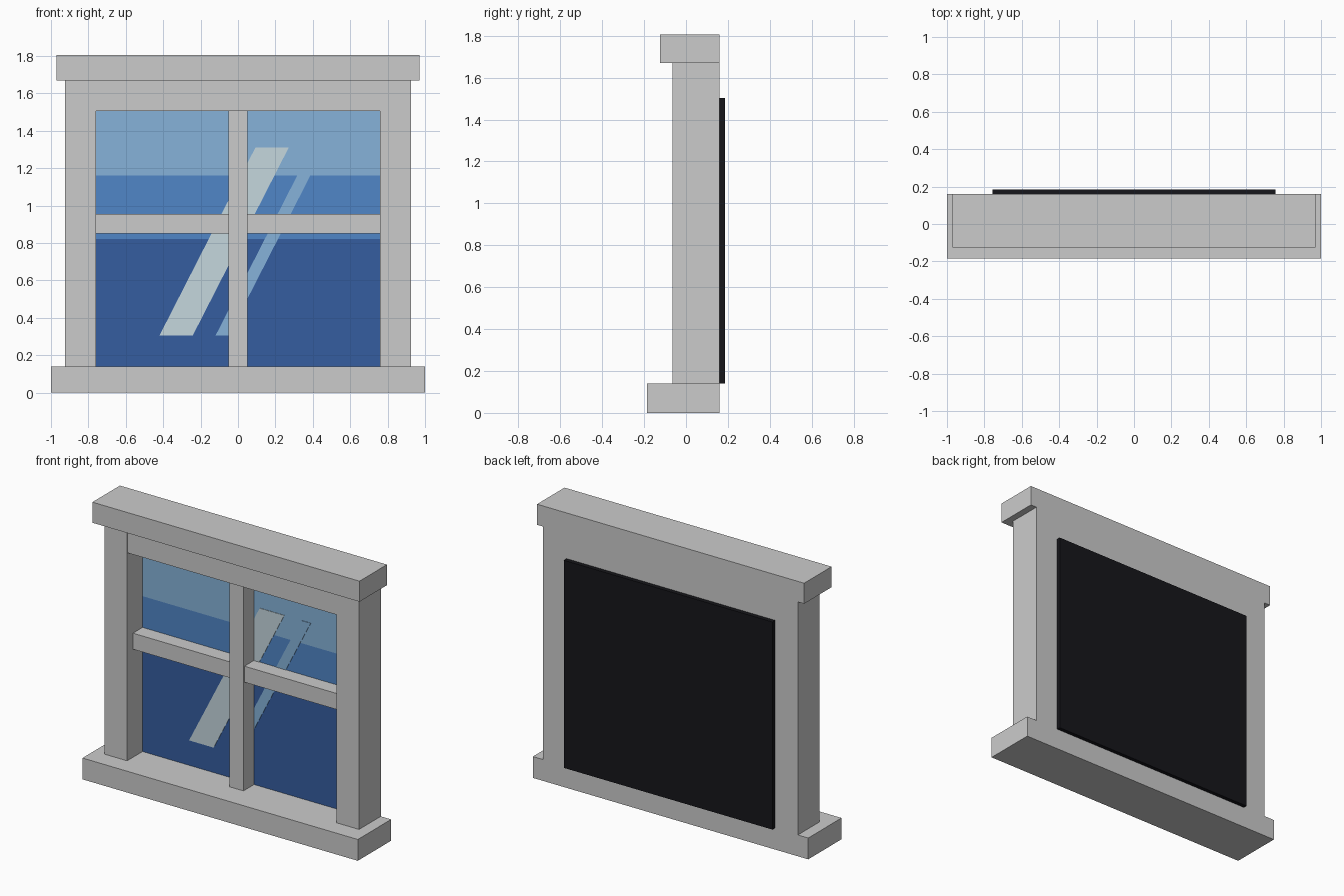
import bpy

if "Cube" in bpy.data.objects:
    bpy.data.objects.remove(bpy.data.objects["Cube"])


def material(name, rgb):
    m = bpy.data.materials.new(name)
    m.diffuse_color = (*rgb, 1)
    m.use_nodes = True
    m.node_tree.nodes["Principled BSDF"].inputs["Base Color"].default_value = m.diffuse_color
    return m


def make_mesh(name, verts, faces, mat=None):
    mesh = bpy.data.meshes.new(name)
    mesh.from_pydata(verts, [], faces)
    obj = bpy.data.objects.new(name, mesh)
    bpy.context.collection.objects.link(obj)
    if mat:
        mesh.materials.append(mat)
    return obj


def prism(name, outline, y0, y1, mat=None):
    """Extrude a counter-clockwise (x, z) quad from front y0 to back y1."""
    verts = [(x, y, z) for y in (y0, y1) for x, z in outline]
    faces = [(0, 1, 2, 3), (7, 6, 5, 4)]
    faces += [(i, i + 4, (i + 1) % 4 + 4, (i + 1) % 4) for i in range(4)]
    return make_mesh(name, verts, faces, mat)


def box(name, x0, x1, y0, y1, z0, z1, mat=None):
    return prism(name, [(x0, z0), (x1, z0), (x1, z1), (x0, z1)], y0, y1, mat)


sky = material("sky_blue", (0.24, 0.45, 0.70))
mid = material("mid_blue", (0.08, 0.24, 0.57))
deep = material("deep_blue", (0.035, 0.11, 0.35))
pale = material("pale_glint", (0.56, 0.68, 0.73))
black = material("backing_black", (0.008, 0.008, 0.011))

BACK = 0.16

# Outer frame
box("sill", -1, 1, -0.185, BACK, 0, 0.14)
box("header", -0.97, 0.97, -0.125, BACK, 1.67, 1.805)
box("left_jamb", -0.925, -0.76, -0.065, BACK, 0.14, 1.67)
box("right_jamb", 0.76, 0.925, -0.065, BACK, 0.14, 1.67)
box("top_rail", -0.76, 0.76, -0.063, BACK, 1.505, 1.67)

# Glazing bars, the upright slightly proud of the crossbar
box("upright_bar", -0.05, 0.05, -0.015, 0.10, 0.14, 1.505)
box("crossbar", -0.76, 0.76, -0.005, 0.10, 0.85, 0.955)

# Dark backing board and banded glass in front of it
box("backing_board", -0.757, 0.757, 0.105, 0.185, 0.14, 1.503, black)
for name, z0, z1, mat in (("glass_lower", 0.14, 0.82, deep),
                          ("glass_middle", 0.82, 1.16, mid),
                          ("glass_upper", 1.16, 1.505, sky)):
    box(name, -0.76, 0.76, 0.095, 0.105, z0, z1, mat)

# Slanted reflections on the glass
for name, x, width, mat in (("wide_glint", -0.42, 0.178, pale),
                            ("narrow_glint", -0.12, 0.07, sky)):
    run = 0.513
    prism(name, [(x, 0.305), (x + width, 0.305),
                 (x + width + run, 1.31), (x + run, 1.31)], 0.092, 0.096, mat)
